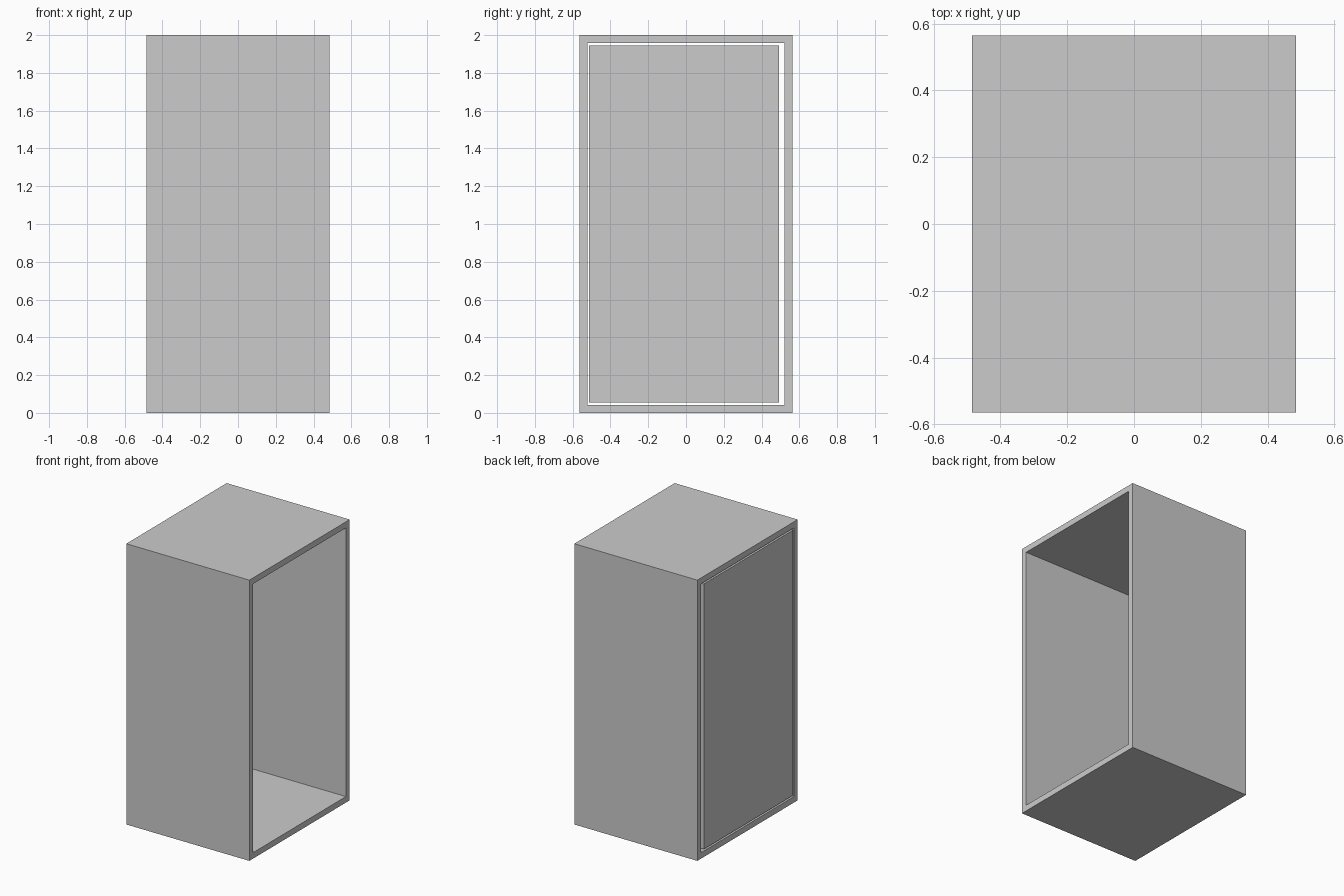
import bpy

cube = bpy.data.objects.get("Cube")
if cube:
    bpy.data.objects.remove(cube, do_unlink=True)

W, D, H = 0.97, 1.13, 2.0   # overall size
T = 0.043                   # panel thickness

grey = bpy.data.materials.new("light grey")
grey.use_nodes = True
colour = (0.6, 0.6, 0.6, 1)
grey.diffuse_color = colour
grey.node_tree.nodes["Principled BSDF"].inputs["Base Color"].default_value = colour


def add_mesh(name, verts, faces):
    mesh = bpy.data.meshes.new(name)
    mesh.from_pydata(verts, [], faces)
    mesh.materials.append(grey)
    obj = bpy.data.objects.new(name, mesh)
    bpy.context.collection.objects.link(obj)
    return obj


def rectangle(x, y0, y1, z0, z1):
    return [(x, y0, z0), (x, y1, z0), (x, y1, z1), (x, y0, z1)]


# Cabinet shell: a rectangular tube open at both sides
verts = []
for x in (-W / 2, W / 2):
    verts += rectangle(x, -D / 2, D / 2, 0, H)
    verts += rectangle(x, -D / 2 + T, D / 2 - T, T, H - T)
faces = []
for i in range(4):
    j = (i + 1) % 4
    faces += [
        (i, j, j + 8, i + 8),                # outer wall
        (i + 4, i + 12, j + 12, j + 4),      # inner wall
        (i, i + 4, j + 4, j),                # left or right rim
        (i + 8, j + 8, j + 12, i + 12),
    ]
add_mesh("cabinet_shell", verts, faces)

# Door: flush in the right opening, with a wider gap along its back edge
verts = []
for x in (-W / 2, -W / 2 + T):
    verts += rectangle(x, -0.513, 0.492, 0.055, H - 0.055)
faces = [(3, 2, 1, 0), (4, 5, 6, 7)]
faces += [(i, (i + 1) % 4, (i + 1) % 4 + 4, i + 4) for i in range(4)]
add_mesh("door", verts, faces)
